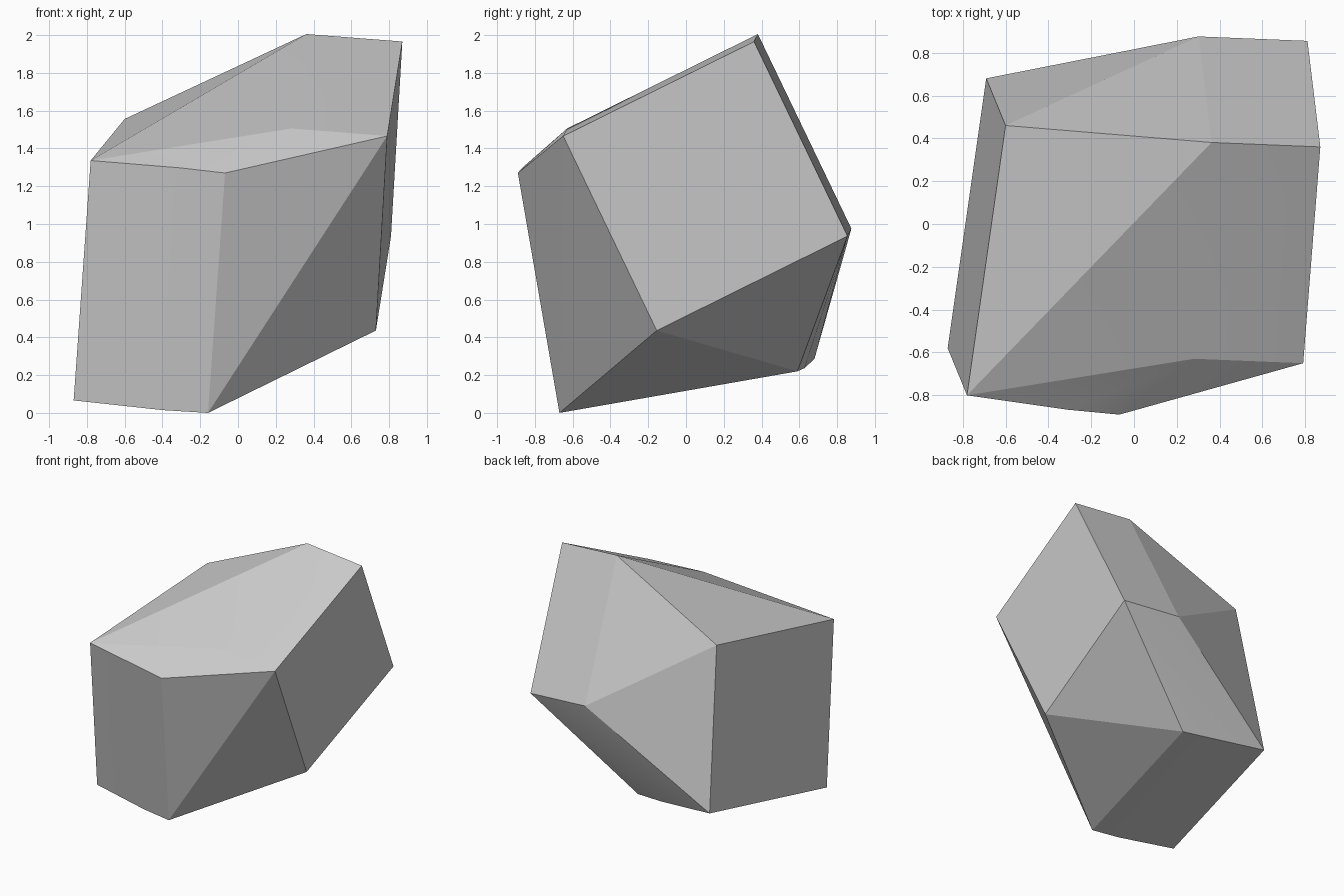
import bpy
import bmesh
import math
from mathutils import Vector

cube = bpy.data.objects.get("Cube")
if cube:
    bpy.data.objects.remove(cube, do_unlink=True)

# Plain stone grey
grey = bpy.data.materials.new("stone grey")
grey.use_nodes = True
colour = (0.6, 0.6, 0.6, 1)
grey.diffuse_color = colour
grey.node_tree.nodes["Principled BSDF"].inputs["Base Color"].default_value = colour


def block_points(corner, side_a, side_b, rings):
    """Corners of a tilted block: rings are (depth, swell) pairs along its axis."""
    corner, a, b = Vector(corner), Vector(side_a), Vector(side_b)
    axis = a.cross(b).normalized()
    centre = corner + (a + b) / 2
    points = []
    for depth, swell in rings:
        for s, t in ((-1, -1), (1, -1), (1, 1), (-1, 1)):
            points.append(centre + (a * s + b * t) / 2 * swell + axis * depth)
    return points


# Two square blocks, twisted against each other
left_block = block_points((-0.78, -0.80, 1.34), (-0.09, 0.22, -1.27),
                          (0.18, 1.26, 0.22), ((0, 1), (0.48, 1.01), (0.72, 1)))
right_block = block_points((0.79, -0.65, 1.47), (0.08, 1.01, 0.50),
                           (-0.06, -0.005 + 0.5, -1.03), ((0, 1), (0.51, 1)))

# Stone: skin stretched over both blocks
bm = bmesh.new()
for p in left_block + right_block:
    bm.verts.new(p)
result = bmesh.ops.convex_hull(bm, input=bm.verts)
loose = [v for v in bm.verts if not v.link_faces]
bmesh.ops.delete(bm, geom=loose, context='VERTS')
bmesh.ops.dissolve_limit(bm, angle_limit=math.radians(0.5),
                         verts=bm.verts, edges=bm.edges)
bmesh.ops.recalc_face_normals(bm, faces=bm.faces)

# Stand it on the ground
lowest = min(v.co.z for v in bm.verts)
bmesh.ops.translate(bm, verts=bm.verts, vec=(0, 0, -lowest))

mesh = bpy.data.meshes.new("stone")
bm.to_mesh(mesh)
bm.free()
mesh.materials.append(grey)
stone = bpy.data.objects.new("stone", mesh)
bpy.context.collection.objects.link(stone)

bpy.ops.object.select_all(action='DESELECT')
stone.select_set(True)
bpy.context.view_layer.objects.active = stone
bpy.ops.object.shade_smooth_by_angle(angle=math.radians(10))
